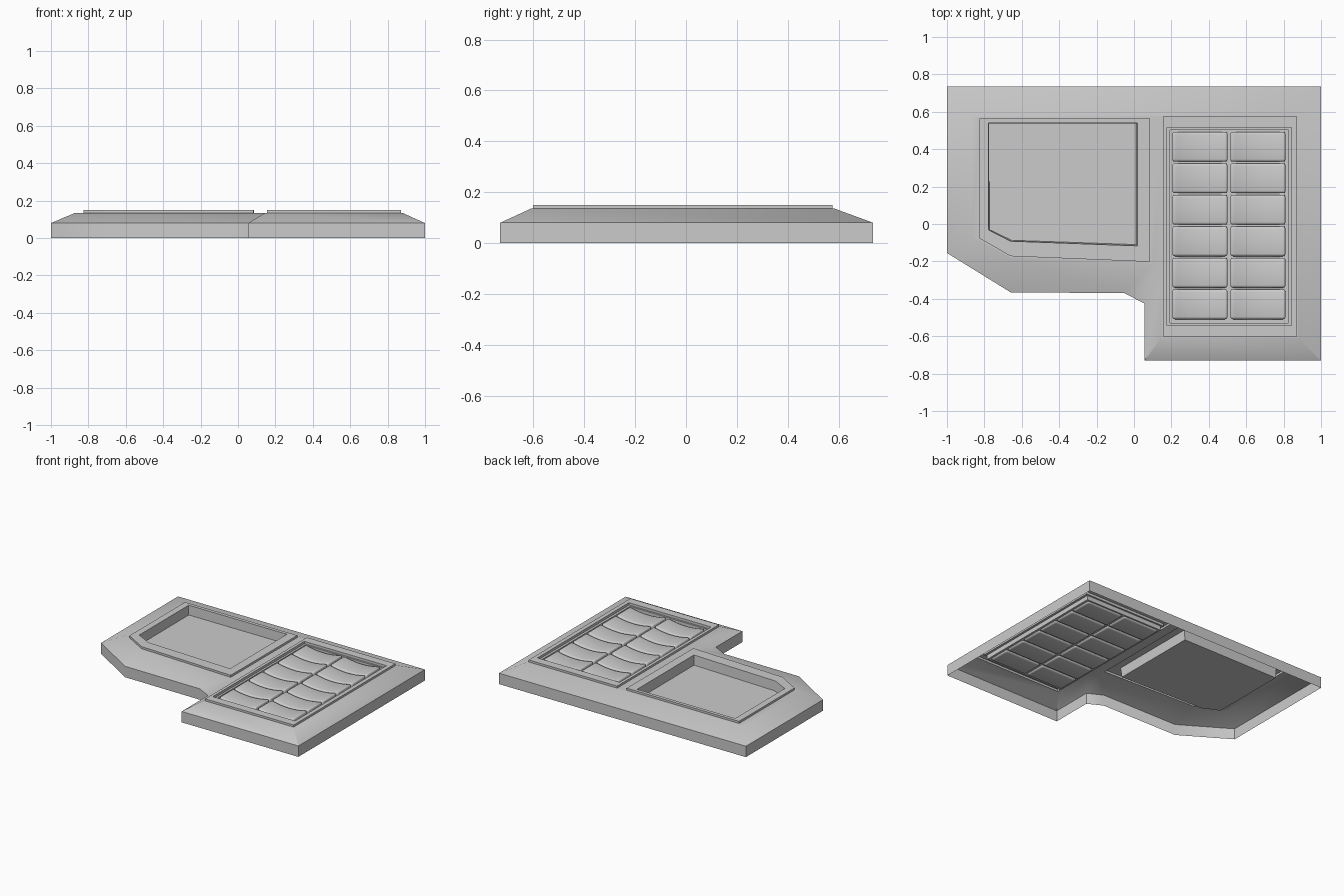
import bpy, bmesh

if "Cube" in bpy.data.objects:
    bpy.data.objects.remove(bpy.data.objects["Cube"])


def rect(x0, x1, y0, y1):
    return [(x0, y1), (x1, y1), (x1, y0), (x0, y0)]


def ring(bm, pts, z):
    return [bm.verts.new((x, y, z)) for x, y in pts]


def skin(bm, rings, cap=False):
    # quads between successive rings, optional floor on the last one
    for a, b in zip(rings, rings[1:]):
        n = len(a)
        for i in range(n):
            j = (i + 1) % n
            bm.faces.new((a[i], a[j], b[j], b[i]))
    if cap:
        bm.faces.new(rings[-1])


def finish(bm, name):
    me = bpy.data.meshes.new(name)
    bm.to_mesh(me)
    bm.free()
    ob = bpy.data.objects.new(name, me)
    bpy.context.collection.objects.link(ob)
    bpy.ops.object.select_all(action='DESELECT')
    ob.select_set(True)
    bpy.context.view_layer.objects.active = ob
    return ob


# Housing: open-bottom shell with wall, sloped shoulder and flat top
outline = [(-1, .735), (1, .735), (1, -.73), (.055, -.73), (.055, -.425),
           (-.05, -.37), (-.66, -.365), (-1, -.155)]
plateau = [(-.87, .578), (.878, .585), (.878, -.61), (.145, -.61), (.145, -.3),
           (.1, -.215), (-.66, -.185), (-.87, -.07)]
bm = bmesh.new()
shell = [ring(bm, outline, 0), ring(bm, outline, .08), ring(bm, plateau, .135)]
skin(bm, shell)

# Screen: raised rim and sunken tray
rim = [(-.825, .565), (.085, .565), (.082, -.202), (-.66, -.172), (-.825, -.077)]
tray = [(-.777, .54), (.018, .54), (.018, -.117), (-.66, -.092), (-.777, -.032)]
tray_floor = [(-.775, .537), (.010, .537), (.012, -.11), (-.655, -.087), (-.773, -.03)]
screen = [ring(bm, rim, .135), ring(bm, rim, .15),
          ring(bm, tray, .15), ring(bm, tray_floor, .08)]
skin(bm, screen, cap=True)

# Keypad: raised rim and stepped recess
pad_rim = rect(.155, .872, -.602, .575)
pad_step = rect(.177, .842, -.543, .515)
pad_well = rect(.192, .825, -.53, .503)
pad = [ring(bm, pad_rim, .135), ring(bm, pad_rim, .15), ring(bm, pad_step, .15),
       ring(bm, pad_step, .132), ring(bm, pad_well, .132), ring(bm, pad_well, .1)]
skin(bm, pad, cap=True)

# Flat top between the shoulder and both rims
edges = []
for r in (shell[-1], screen[0], pad[0]):
    edges += [bm.edges.get((r[i], r[(i + 1) % len(r)])) for i in range(len(r))]
top = bmesh.ops.triangle_fill(bm, use_beauty=True, use_dissolve=False,
                              edges=edges, normal=(0, 0, 1))
bmesh.ops.recalc_face_normals(bm, faces=bm.faces)
bm.normal_update()
flat = [g for g in top['geom'] if isinstance(g, bmesh.types.BMFace)]
if flat and flat[0].normal.z < 0:
    bmesh.ops.reverse_faces(bm, faces=bm.faces)
finish(bm, "housing")
bpy.ops.object.shade_smooth_by_angle(angle=.56)

# Keys: dished, rounded blocks in a 2 x 6 grid
w, d, lo, hi, dip = .295, .16, .088, .146, .02
bm = bmesh.new()
bmesh.ops.create_cube(bm, size=1)
for v in bm.verts:
    v.co.x *= w
    v.co.y *= d
    v.co.z = hi if v.co.z > 0 else lo
for i in range(1, 10):
    bmesh.ops.bisect_plane(bm, geom=bm.verts[:] + bm.edges[:] + bm.faces[:],
                           plane_co=(w * (i / 10 - .5), 0, 0), plane_no=(1, 0, 0))
for v in bm.verts:
    if v.co.z > (lo + hi) / 2:
        v.co.z -= dip * (1 - (2 * v.co.x / w) ** 2)
keys = finish(bm, "keys")
keys.location = (.3525, .413, 0)
bev = keys.modifiers.new("round", 'BEVEL')
bev.width, bev.segments = .014, 3
bev.limit_method, bev.angle_limit = 'ANGLE', .8
for name, count, off in (("columns", 2, (.31, 0, 0)), ("rows", 6, (0, -.1685, 0))):
    arr = keys.modifiers.new(name, 'ARRAY')
    arr.count = count
    arr.use_relative_offset = False
    arr.use_constant_offset = True
    arr.constant_offset_displace = off
for m in list(keys.modifiers):
    bpy.ops.object.modifier_apply(modifier=m.name)
bpy.ops.object.shade_smooth_by_angle(angle=.7)
